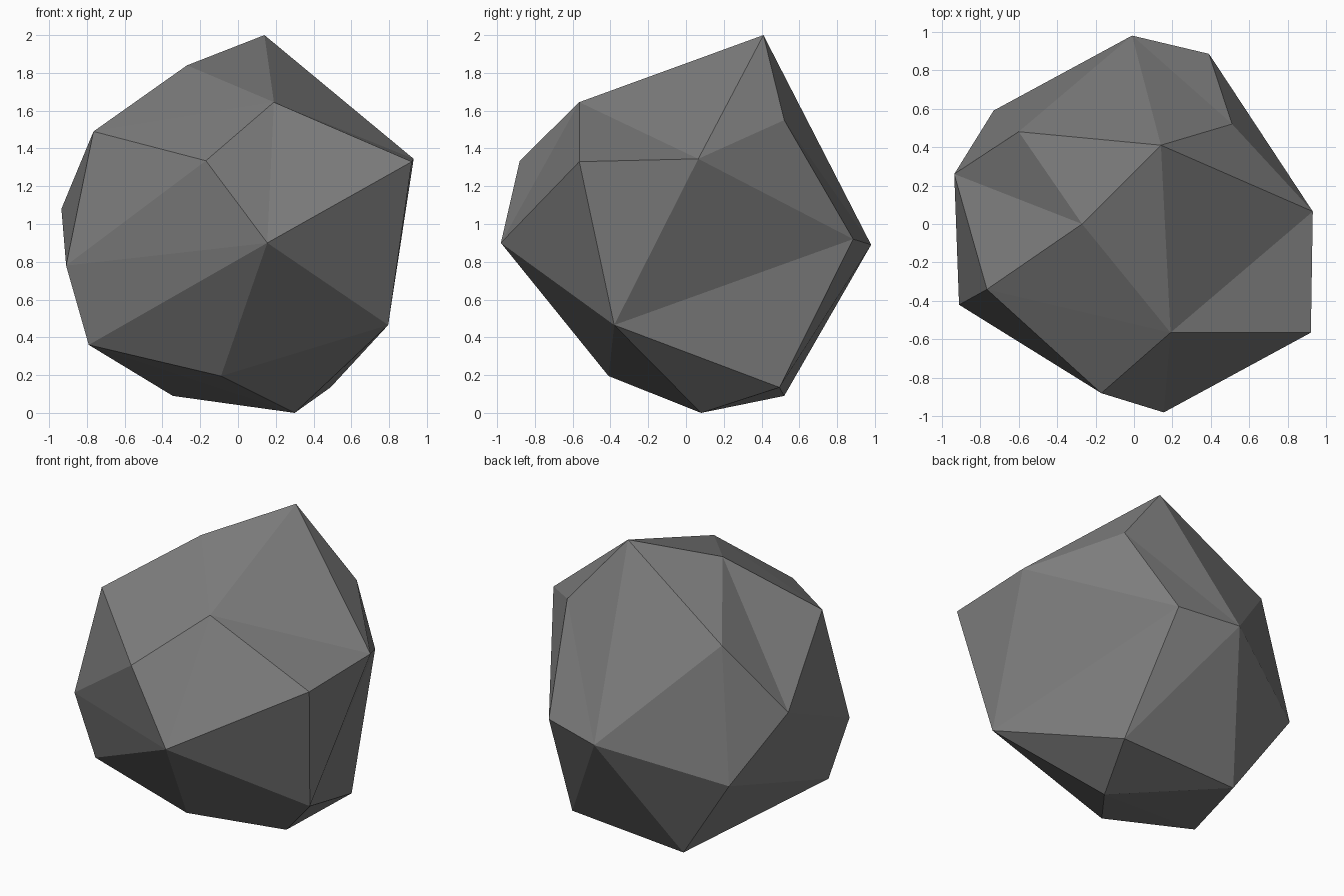
import bpy, bmesh

if "Cube" in bpy.data.objects:
    bpy.data.objects.remove(bpy.data.objects["Cube"])

# Corner points of the faceted rock, from the top down
corners = [
    (0.14, 0.41, 2.0), (-0.27, 0.0, 1.84), (0.19, -0.565, 1.645),
    (0.51, 0.52, 1.55), (-0.60, 0.48, 1.52), (-0.765, -0.34, 1.49),
    (0.93, 0.065, 1.345), (0.92, -0.565, 1.33), (-0.17, -0.88, 1.335),
    (-0.935, 0.26, 1.08), (0.39, 0.885, 0.92), (0.155, -0.98, 0.90),
    (-0.01, 0.98, 0.89), (-0.91, -0.42, 0.78), (-0.73, 0.59, 0.66),
    (0.795, -0.38, 0.465), (-0.79, -0.37, 0.36), (-0.09, -0.41, 0.195),
    (0.49, 0.495, 0.135), (-0.345, 0.52, 0.09), (0.30, 0.08, 0.0),
]
# Ridges to swap for the opposite diagonal, giving shallow dents
dents = [(6, 18), (0, 7), (8, 7), (4, 5), (0, 10)]

# Rock: convex skin stretched over the corners
bm = bmesh.new()
points = [bm.verts.new(c) for c in corners]
bmesh.ops.convex_hull(bm, input=points)
bmesh.ops.recalc_face_normals(bm, faces=bm.faces[:])
for a, b in dents:
    ridge = bm.edges.get((points[a], points[b]))
    if ridge:
        bmesh.utils.edge_rotate(ridge)
bmesh.ops.recalc_face_normals(bm, faces=bm.faces[:])
mesh = bpy.data.meshes.new("rock")
bm.to_mesh(mesh)
bm.free()

# Single stone colour, flat faces
stone = bpy.data.materials.new("grey stone")
stone.diffuse_color = (0.21, 0.21, 0.21, 1)
stone.use_nodes = True
stone.node_tree.nodes["Principled BSDF"].inputs["Base Color"].default_value = stone.diffuse_color
mesh.materials.append(stone)

rock = bpy.data.objects.new("rock", mesh)
bpy.context.collection.objects.link(rock)
